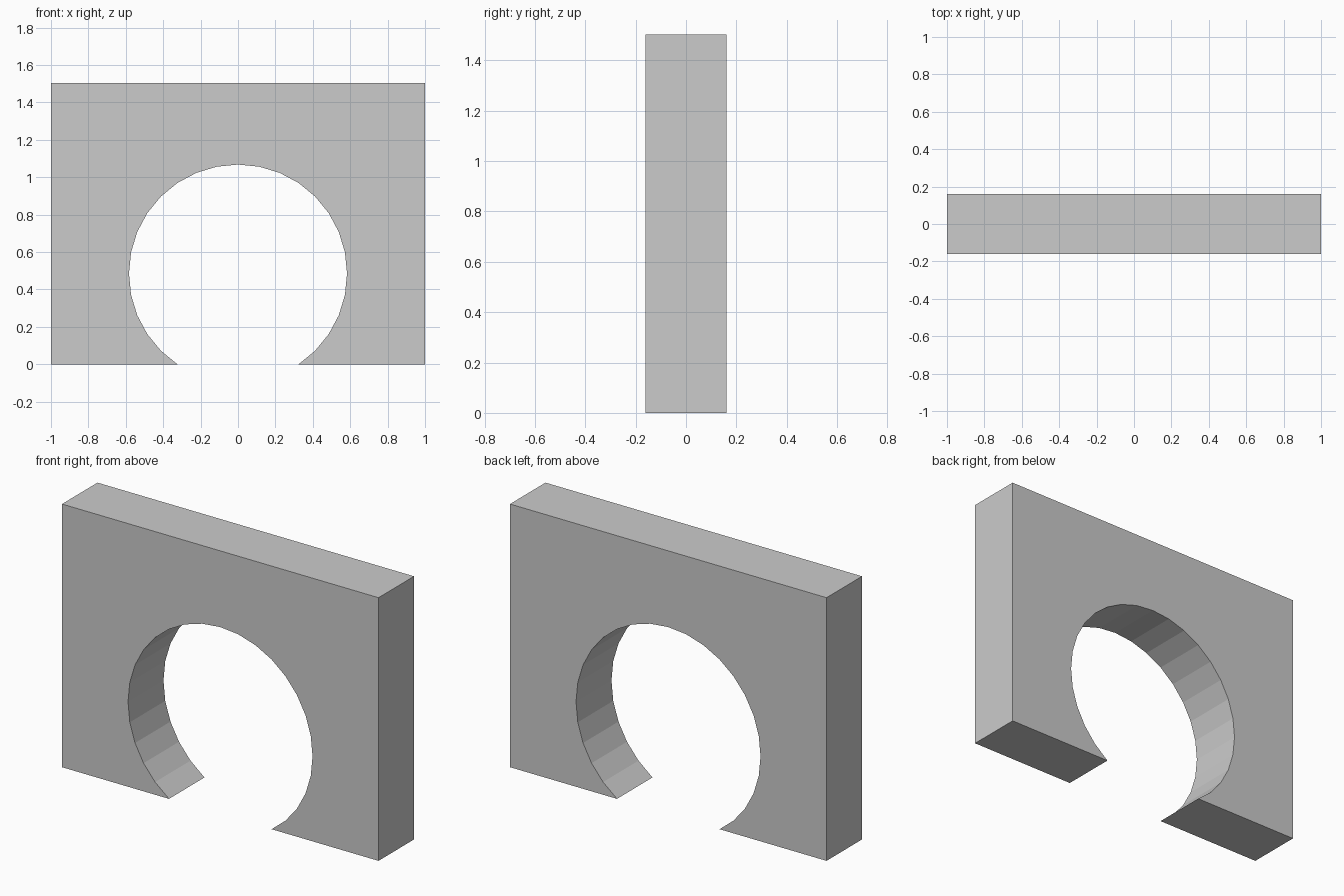
import bpy, bmesh
from math import sin, cos, radians

if "Cube" in bpy.data.objects:
    bpy.data.objects.remove(bpy.data.objects["Cube"])

HALF_W, HEIGHT, HALF_D = 1.0, 1.503, 0.16
R, STEP, N = 0.583, radians(11.25), 13    # 32-sided opening, cut off at the floor
CZ = -R * cos(N * STEP)                   # arc ends land exactly on z = 0

# Front outline: outer rectangle, then the round opening from right to left
profile = [(-HALF_W, 0), (-HALF_W, HEIGHT), (HALF_W, HEIGHT), (HALF_W, 0)]
profile += [(R * sin(i * STEP), CZ + R * cos(i * STEP)) for i in range(N, -N - 1, -1)]

# Extrude the outline through the wall thickness
bm = bmesh.new()
face = bm.faces.new([bm.verts.new((x, -HALF_D, z)) for x, z in profile])
result = bmesh.ops.extrude_face_region(bm, geom=[face], use_keep_orig=True)
moved = [v for v in result["geom"] if isinstance(v, bmesh.types.BMVert)]
bmesh.ops.translate(bm, verts=moved, vec=(0, 2 * HALF_D, 0))
bmesh.ops.recalc_face_normals(bm, faces=bm.faces)

mesh = bpy.data.meshes.new("arch_wall")
bm.to_mesh(mesh)
bm.free()
bpy.context.collection.objects.link(bpy.data.objects.new("arch_wall", mesh))
